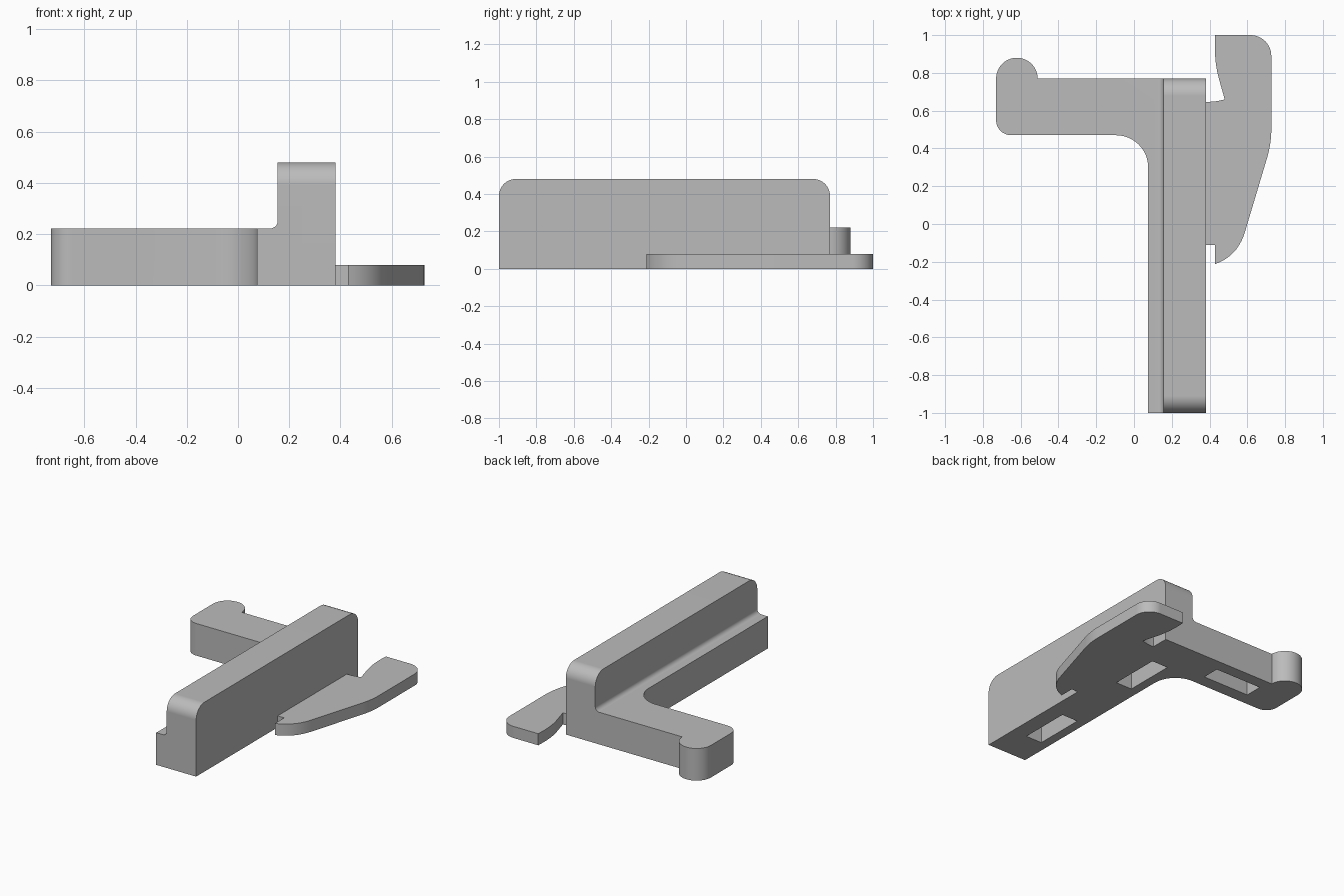
import bpy, bmesh, math
from mathutils import Vector

cube = bpy.data.objects.get("Cube")
if cube:
    bpy.data.objects.remove(cube, do_unlink=True)

grey = bpy.data.materials.new("plain grey")
grey.use_nodes = True
GREY = (0.5, 0.5, 0.5, 1)
grey.diffuse_color = GREY
grey.node_tree.nodes["Principled BSDF"].inputs["Base Color"].default_value = GREY


def arc(cx, cy, r, start, end, steps=12):
    """Points on a circle between two angles in degrees."""
    angles = [math.radians(start + (end - start) * i / steps) for i in range(steps + 1)]
    return [(cx + r * math.cos(a), cy + r * math.sin(a)) for a in angles]


def bezier(p0, p1, p2, steps=10):
    """Quadratic curve through p0 and p2, pulled towards p1."""
    a, b, c = Vector(p0), Vector(p1), Vector(p2)
    return [tuple(a * (1 - t) ** 2 + b * 2 * t * (1 - t) + c * t * t)
            for t in (i / steps for i in range(steps + 1))]


def prism(name, outline, place, low, high):
    """Extrude a 2D outline; place maps (u, v, depth) to 3D."""
    bm = bmesh.new()
    ends = [[bm.verts.new(place(u, v, d)) for u, v in outline] for d in (low, high)]
    for ring in ends:
        bm.faces.new(ring)
    n = len(outline)
    for i in range(n):
        j = (i + 1) % n
        bm.faces.new((ends[0][i], ends[0][j], ends[1][j], ends[1][i]))
    bmesh.ops.recalc_face_normals(bm, faces=bm.faces)
    mesh = bpy.data.meshes.new(name)
    bm.to_mesh(mesh)
    bm.free()
    mesh.materials.append(grey)
    obj = bpy.data.objects.new(name, mesh)
    bpy.context.collection.objects.link(obj)
    return obj


def activate(obj):
    bpy.ops.object.select_all(action='DESELECT')
    obj.select_set(True)
    bpy.context.view_layer.objects.active = obj


def combine(target, other, operation):
    activate(target)
    mod = target.modifiers.new("combine", 'BOOLEAN')
    mod.operation = operation
    mod.solver = 'EXACT'
    mod.object = other
    bpy.ops.object.modifier_apply(modifier=mod.name)
    bpy.data.objects.remove(other, do_unlink=True)


def finish(obj):
    bm = bmesh.new()
    bm.from_mesh(obj.data)
    bmesh.ops.remove_doubles(bm, verts=bm.verts, dist=0.0002)
    bmesh.ops.dissolve_limit(bm, angle_limit=0.01, verts=bm.verts, edges=bm.edges)
    bm.to_mesh(obj.data)
    bm.free()
    activate(obj)
    bpy.ops.object.shade_smooth_by_angle(angle=math.radians(30))
    obj.modifiers.new("clean_shading", 'WEIGHTED_NORMAL').keep_sharp = True


def flat(u, v, d):
    return (u, v, d)


def along_x(u, v, d):
    return (d, u, v)


def along_y(u, v, d):
    return (u, d, v)


# L-shaped base: ledge, side arm and rounded knob
base = prism("base_and_ridge",
             [(0.3, -1), (0.3, 0.77), (-0.51, 0.77)]
             + arc(-0.62, 0.77, 0.11, 0, 180, 24)
             + arc(-0.65, 0.55, 0.08, 180, 270)
             + arc(-0.095, 0.30, 0.17, 90, 0)
             + [(0.075, -1)], flat, 0, 0.222)

# Tall ridge with rounded top ends
ridge = prism("ridge",
              [(-1, 0), (0.77, 0)] + arc(0.68, 0.39, 0.09, 0, 90)
              + arc(-0.91, 0.39, 0.09, 90, 180), along_x, 0.155, 0.38)
combine(base, ridge, 'UNION')

# Small fillet where the ridge rises from the ledge
fillet = prism("fillet",
               [(0.125, 0.19), (0.2, 0.19), (0.2, 0.252)]
               + arc(0.125, 0.252, 0.03, 0, -90, 8), along_y, -1, 0.77)
combine(base, fillet, 'UNION')

# Rectangular pockets in the underside
for x0, x1, y0, y1 in [(0.14, 0.265, -0.76, -0.4),
                       (0.14, 0.265, 0.14, 0.5),
                       (-0.48, -0.12, 0.56, 0.685)]:
    pocket = prism("pocket", [(x0, y0), (x1, y0), (x1, y1), (x0, y1)], flat, -0.1, 0.16)
    combine(base, pocket, 'DIFFERENCE')
finish(base)

# Thin side plate with a curved outline
plate = prism("side_plate",
              [(0.38, -0.11), (0.43, -0.11)]
              + bezier((0.43, -0.212), (0.55, -0.17), (0.588, -0.04))
              + bezier((0.70, 0.335), (0.727, 0.42), (0.727, 0.5))
              + arc(0.617, 0.89, 0.11, 0, 90)
              + bezier((0.43, 1), (0.422, 0.87), (0.448, 0.775))
              + [(0.48, 0.66)]
              + bezier((0.47, 0.657), (0.42, 0.645), (0.38, 0.647), 5), flat, 0, 0.08)
finish(plate)
